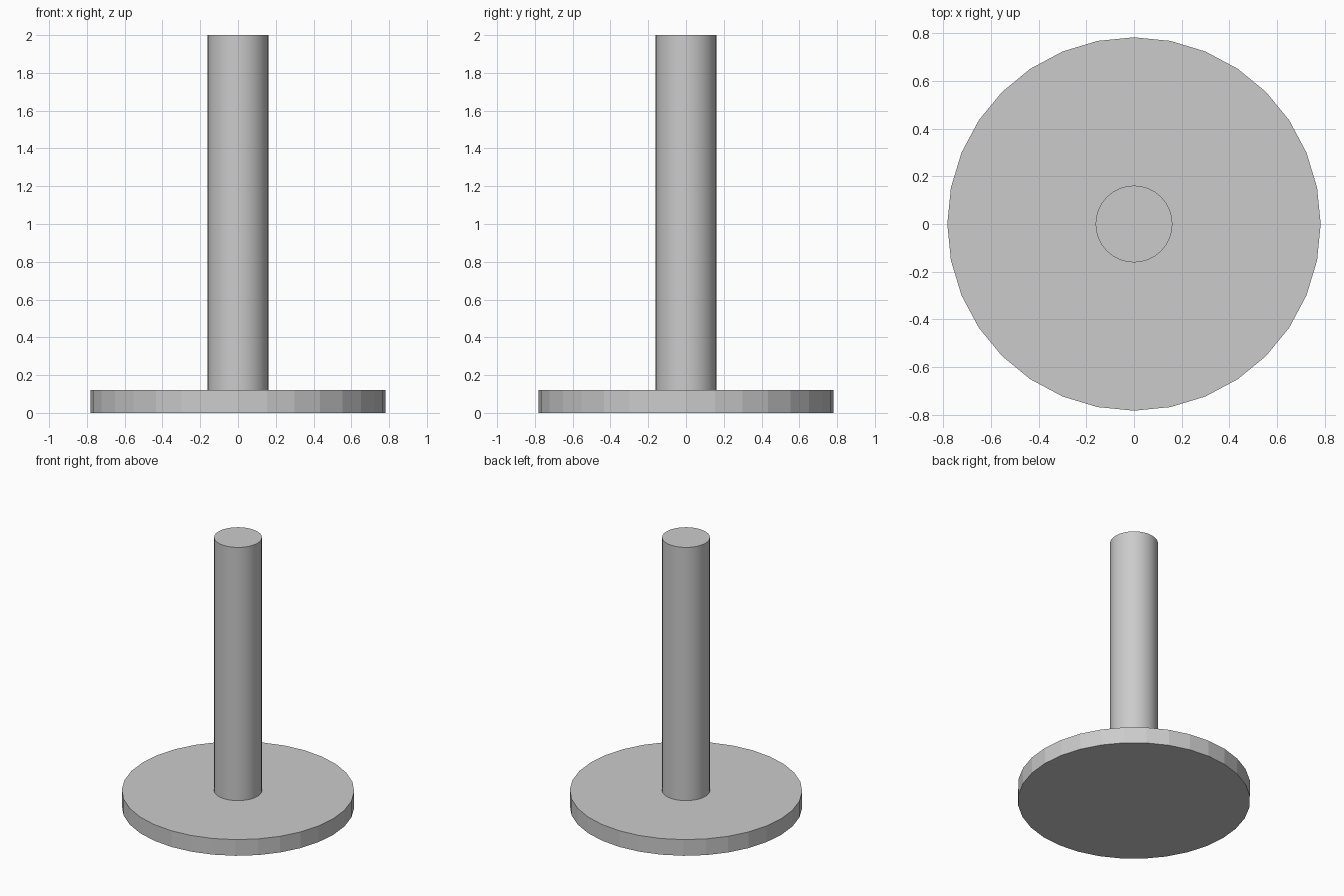
import bpy
import math

if "Cube" in bpy.data.objects:
    bpy.data.objects.remove(bpy.data.objects["Cube"])


def cylinder(name, radius, z_bottom, z_top, sides=32):
    bpy.ops.mesh.primitive_cylinder_add(
        vertices=sides, radius=radius, depth=z_top - z_bottom,
        location=(0, 0, (z_bottom + z_top) / 2))
    obj = bpy.context.object
    obj.name = name
    return obj


# Flat-faced round base plate
cylinder("base_plate", 0.782, 0.0, 0.12)

# Smooth upright post standing on the plate
post = cylinder("post", 0.161, 0.12, 2.0)
bpy.ops.object.shade_smooth_by_angle(angle=math.radians(30))
